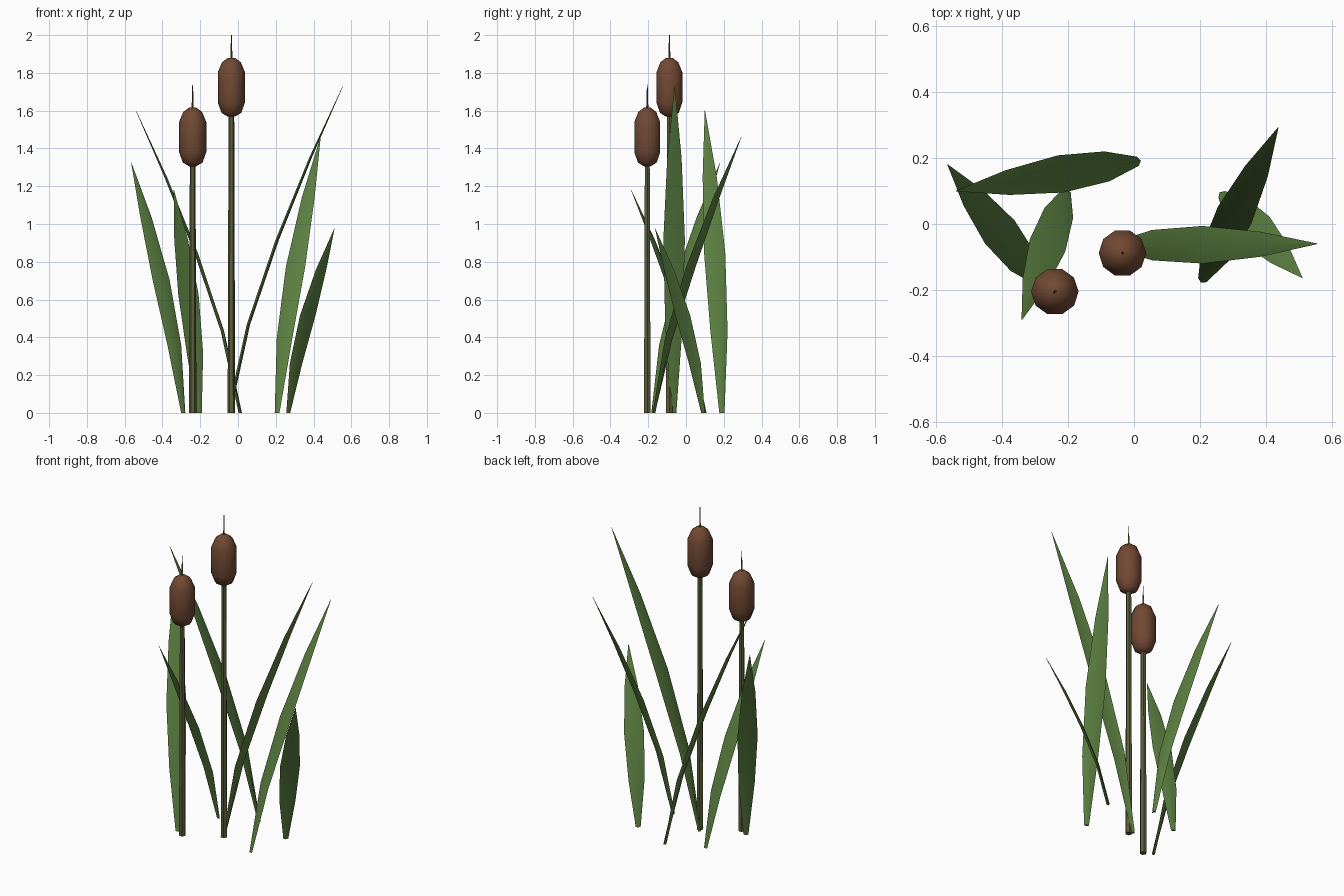
import bpy, bmesh, math
from mathutils import Vector

if "Cube" in bpy.data.objects:
    bpy.data.objects.remove(bpy.data.objects["Cube"])


def material(name, rgb):
    m = bpy.data.materials.new(name)
    m.diffuse_color = (*rgb, 1)
    m.use_nodes = True
    m.node_tree.nodes["Principled BSDF"].inputs["Base Color"].default_value = m.diffuse_color
    return m


GREEN = material("leaf green", (0.105, 0.215, 0.052))
BROWN = material("seed head brown", (0.165, 0.066, 0.033))
OLIVE = material("stem olive", (0.105, 0.115, 0.042))


def loft(name, rings, mat, angle):
    """Skin a list of equal-sized point rings and cap both ends."""
    bm = bmesh.new()
    loops = [[bm.verts.new(p) for p in ring] for ring in rings]
    n = len(loops[0])
    for a, b in zip(loops, loops[1:]):
        for i in range(n):
            j = (i + 1) % n
            bm.faces.new((a[i], a[j], b[j], b[i]))
    bm.faces.new(loops[0][::-1])
    bm.faces.new(loops[-1])
    bmesh.ops.recalc_face_normals(bm, faces=bm.faces)
    me = bpy.data.meshes.new(name)
    bm.to_mesh(me)
    bm.free()
    me.materials.append(mat)
    ob = bpy.data.objects.new(name, me)
    bpy.context.collection.objects.link(ob)
    bpy.ops.object.select_all(action='DESELECT')
    ob.select_set(True)
    bpy.context.view_layer.objects.active = ob
    bpy.ops.object.shade_smooth_by_angle(angle=math.radians(angle))


def turned(name, x, y, profile, sides, mat, angle):
    """Revolve a (radius, z) profile around a vertical axis."""
    rings = [[(x + r * math.cos(2 * math.pi * i / sides),
               y + r * math.sin(2 * math.pi * i / sides), z)
              for i in range(sides)] for r, z in profile]
    loft(name, rings, mat, angle)


# Cattails: stem, seed head and thin spike
HEAD = [(0.018, 0), (0.052, 0.02), (0.072, 0.075),
        (0.072, 0.235), (0.05, 0.288), (0.018, 0.312)]
for label, x, y, z in (("tall", -0.035, -0.088, 1.568), ("short", -0.24, -0.205, 1.305)):
    turned(label + "_stem", x, y, [(0.02, 0), (0.015, z + 0.02)], 6, OLIVE, 30)
    turned(label + "_seed_head", x, y, [(r, z + h) for r, h in HEAD], 10, BROWN, 40)
    turned(label + "_spike", x, y, [(0.006, z + 0.3), (0.002, z + 0.433)], 4, OLIVE, 30)

# Leaves: thin diamond sections, bending outward toward a pointed tip
ROWS = [(0, 0.014, 0.009), (0.27, 0.046, 0.009), (0.53, 0.057, 0.009),
        (0.78, 0.038, 0.007), (1, 0.001, 0.001)]  # height share, half width, half depth
LEAVES = [((-0.048, -0.065), (0.555, -0.06, 1.73)),
          ((0.012, 0.19), (-0.54, 0.10, 1.60)),
          ((-0.29, -0.175), (-0.565, 0.18, 1.325)),
          ((-0.205, 0.10), (-0.34, -0.29, 1.18)),
          ((0.207, -0.17), (0.437, 0.292, 1.46)),
          ((0.266, 0.09), (0.51, -0.163, 0.975))]
for k, (base, tip) in enumerate(LEAVES):
    lean = Vector((tip[0] - base[0], tip[1] - base[1], 0))
    out = lean.normalized()
    side = Vector((-out.y, out.x, 0))
    rings = []
    for u, w, d in ROWS:
        c = Vector((*base, u * tip[2])) + lean * u ** 1.35
        rings.append([c + side * w, c + out * d, c - side * w, c - out * d])
    loft(f"leaf_{k + 1}", rings, GREEN, 50)
